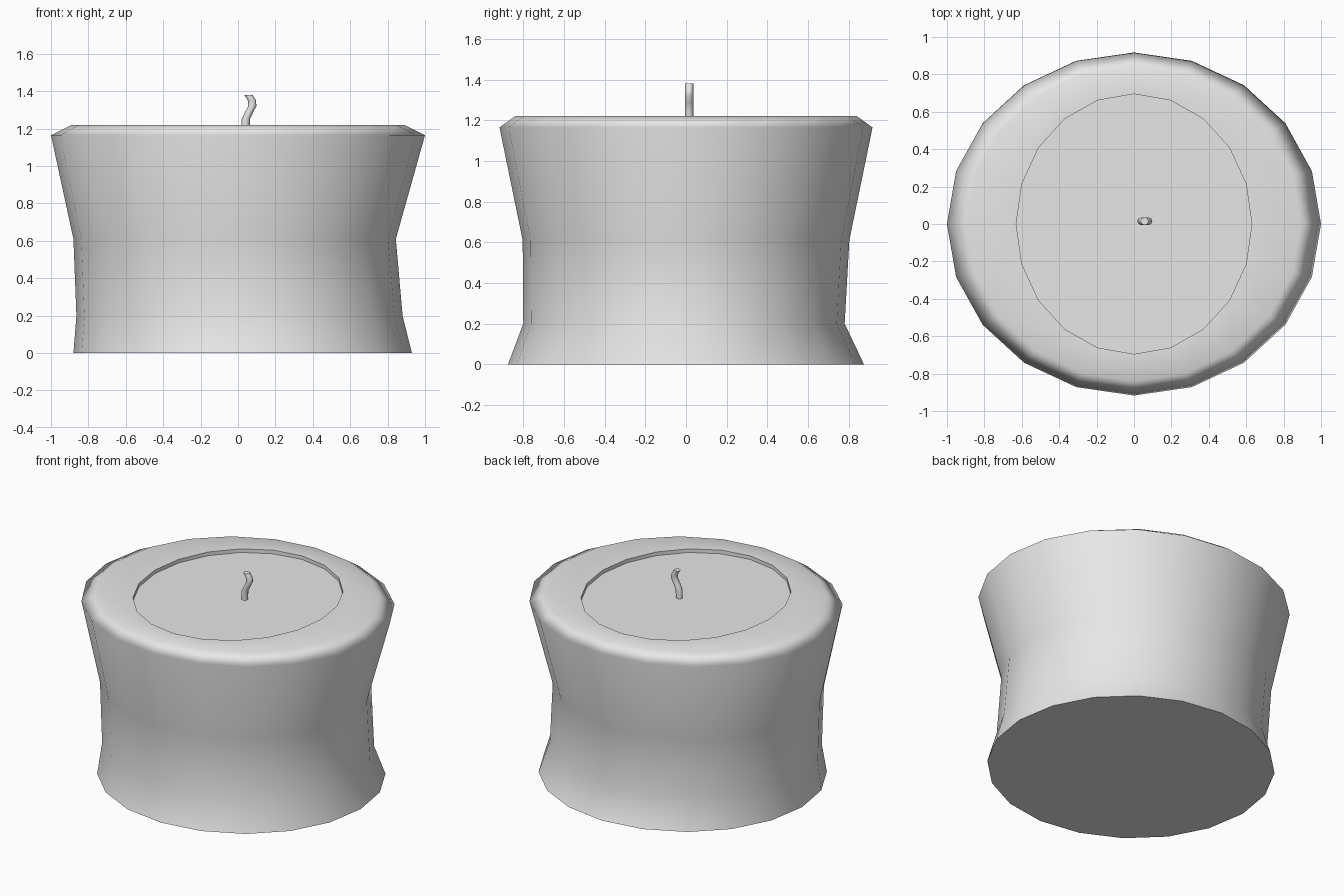
import bpy, bmesh, math

old = bpy.data.objects.get("Cube")
if old:
    bpy.data.objects.remove(old)

wax = bpy.data.materials.new("pale_grey")
wax.use_nodes = True
wax.diffuse_color = (0.8, 0.8, 0.8, 1)
wax.node_tree.nodes["Principled BSDF"].inputs["Base Color"].default_value = (0.8, 0.8, 0.8, 1)


def loft(name, rings, sides, sharp_rings):
    """Skin elliptical rings (cx, cy, z, rx, ry) and cap both ends."""
    bm = bmesh.new()
    loops = []
    for cx, cy, z, rx, ry in rings:
        angles = [math.tau * i / sides for i in range(sides)]
        loops.append([bm.verts.new((cx + rx * math.cos(a), cy + ry * math.sin(a), z))
                      for a in angles])
    for low, high in zip(loops, loops[1:]):
        for i in range(sides):
            j = (i + 1) % sides
            bm.faces.new((low[i], low[j], high[j], high[i]))
    bm.faces.new(loops[0][::-1])
    bm.faces.new(loops[-1])
    for f in bm.faces:
        f.smooth = True
    # Crisp shading along the chosen rings
    for k in sharp_rings:
        for i in range(sides):
            bm.edges.get((loops[k][i], loops[k][(i + 1) % sides])).smooth = False
    mesh = bpy.data.meshes.new(name)
    bm.to_mesh(mesh)
    bm.free()
    mesh.materials.append(wax)
    obj = bpy.data.objects.new(name, mesh)
    bpy.context.collection.objects.link(obj)
    normals = obj.modifiers.new("weighted_normals", 'WEIGHTED_NORMAL')
    normals.keep_sharp = True
    return obj


# Waisted wax body with a bevelled rim and a shallow melted recess
loft("candle_body", [
    (0.025, 0, 0, 0.905, 0.875),
    (0.008, -0.01, 0.2, 0.872, 0.79),
    (-0.018, 0, 0.61, 0.862, 0.803),
    (0, 0, 1.165, 1.0, 0.917),
    (0, 0, 1.22, 0.89, 0.84),
    (0, 0, 1.22, 0.63, 0.695),
    (0, 0, 1.195, 0.63, 0.695),
], 20, (0, 5, 6))

# Bent wick standing in the recess
path = [(0.04, 1.19), (0.042, 1.25), (0.058, 1.285), (0.076, 1.32), (0.075, 1.35), (0.056, 1.38)]
loft("wick", [(x, 0.015, z, 0.022, 0.021) for x, z in path], 8, (0, len(path) - 1))
